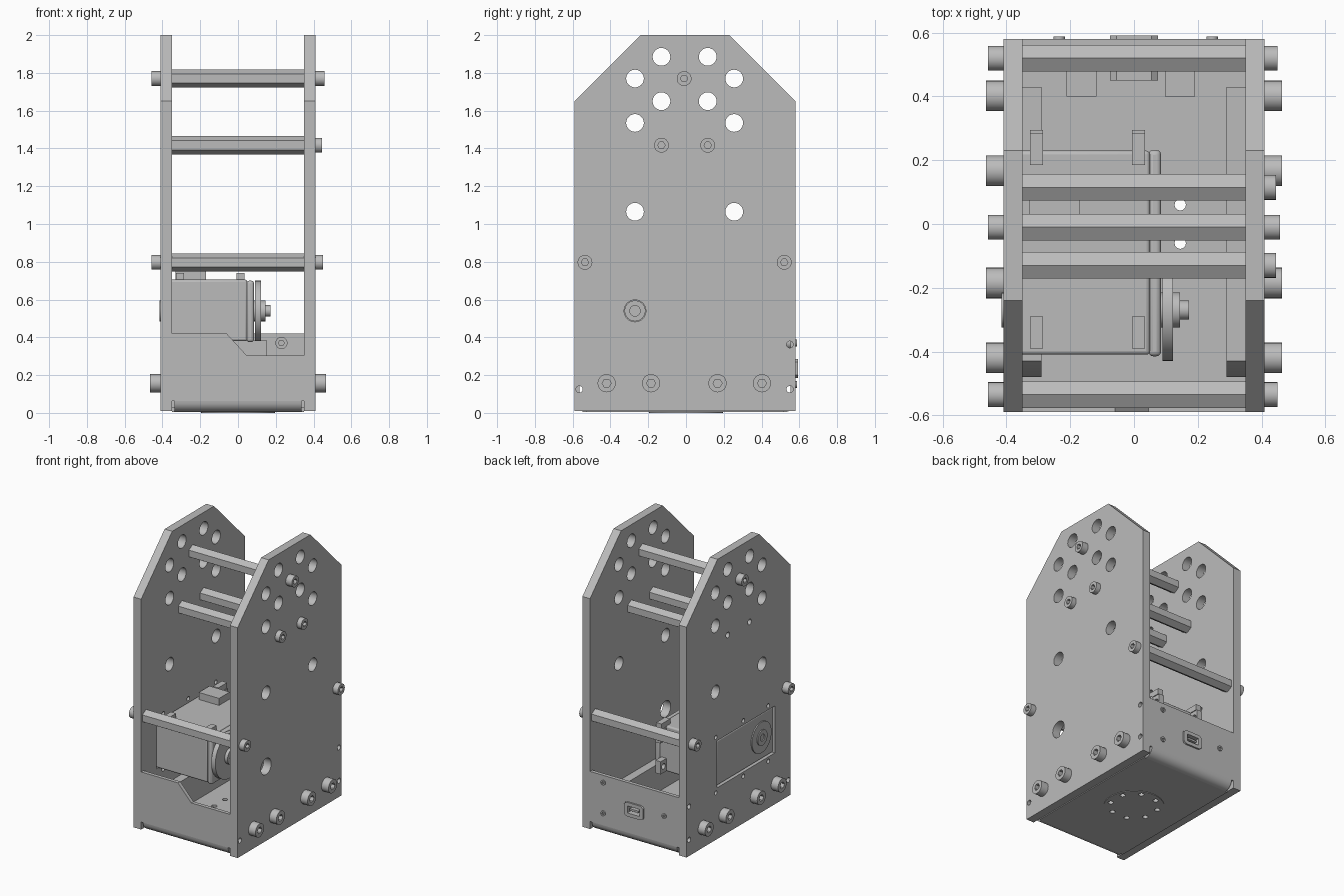
import bpy, bmesh
from math import pi, sin, cos, radians
from mathutils import Matrix, Vector

if "Cube" in bpy.data.objects:
    bpy.data.objects.remove(bpy.data.objects["Cube"])

grey = bpy.data.materials.new("light grey")
grey.use_nodes = True
grey.diffuse_color = (0.5, 0.5, 0.5, 1)
grey.node_tree.nodes["Principled BSDF"].inputs["Base Color"].default_value = (0.5, 0.5, 0.5, 1)

# Drawing planes: sketch x, sketch y and thickness mapped to the world
SIDE = Matrix(((0, 0, 1), (1, 0, 0), (0, 1, 0))).to_4x4()
FRONT = Matrix(((1, 0, 0), (0, 0, -1), (0, 1, 0))).to_4x4()
FLAT = Matrix.Identity(4)


def finish(name, mesh, bevel=0):
    mesh.materials.clear()
    mesh.materials.append(grey)
    obj = bpy.data.objects.new(name, mesh)
    bpy.context.collection.objects.link(obj)
    bpy.context.view_layer.objects.active = obj
    for other in bpy.context.selected_objects:
        other.select_set(False)
    obj.select_set(True)
    if bevel:
        mod = obj.modifiers.new("rounding", 'BEVEL')
        mod.width, mod.segments = bevel, 3
    bpy.ops.object.shade_smooth_by_angle(angle=radians(35))
    return obj


def ring(u, v, r, sides=24, turn=0.0):
    return [(u + r * cos(turn + 2 * pi * i / sides), v + r * sin(turn + 2 * pi * i / sides))
            for i in range(sides)]


def rect(u0, u1, v0, v1):
    return [(u0, v0), (u1, v0), (u1, v1), (u0, v1)]


def sheet(name, plane, loops, start, end, bevel=0):
    """Extrude an outline with holes between two offsets along the plane's normal."""
    curve = bpy.data.curves.new(name, 'CURVE')
    curve.dimensions, curve.fill_mode = '2D', 'BOTH'
    curve.extrude = abs(end - start) / 2
    for loop in loops:
        spline = curve.splines.new('POLY')
        spline.points.add(len(loop) - 1)
        for point, (u, v) in zip(spline.points, loop):
            point.co = (u, v, 0, 1)
        spline.use_cyclic_u = True
    temp = bpy.data.objects.new(name + "_sketch", curve)
    bpy.context.collection.objects.link(temp)
    graph = bpy.context.evaluated_depsgraph_get()
    mesh = bpy.data.meshes.new_from_object(temp.evaluated_get(graph))
    bpy.data.objects.remove(temp)
    bm = bmesh.new()
    bm.from_mesh(mesh)
    bmesh.ops.remove_doubles(bm, verts=bm.verts, dist=1e-5)
    bmesh.ops.transform(bm, verts=bm.verts,
                        matrix=plane @ Matrix.Translation((0, 0, (start + end) / 2)))
    bmesh.ops.recalc_face_normals(bm, faces=bm.faces)
    bm.to_mesh(mesh)
    bm.free()
    return finish(name, mesh, bevel)


def box(name, x0, x1, y0, y1, z0, z1, bevel=0):
    bm = bmesh.new()
    bmesh.ops.create_cube(bm, size=1)
    for v in bm.verts:
        v.co = Vector(((x0 + x1) / 2 + v.co.x * (x1 - x0),
                       (y0 + y1) / 2 + v.co.y * (y1 - y0),
                       (z0 + z1) / 2 + v.co.z * (z1 - z0)))
    mesh = bpy.data.meshes.new(name)
    bm.to_mesh(mesh)
    bm.free()
    return finish(name, mesh, bevel)


def socket_screw(name, plane, u, v, r, start, end):
    sheet(name, plane, [ring(u, v, r), ring(u, v, r * 0.5, 6)], start, end)


# Side plates
outline = [(-0.59, 0.01), (0.58, 0.01), (0.58, 1.65), (0.23, 2), (-0.24, 2), (-0.59, 1.65)]
holes = [ring(y, z, 0.047) for y, z in (
    (-0.13, 1.885), (0.115, 1.885), (-0.13, 1.65), (0.115, 1.65), (-0.27, 1.535),
    (0.255, 1.535), (-0.27, 1.77), (0.255, 1.77), (-0.27, 1.065), (0.255, 1.065))]
holes += [ring(y, z, 0.018, 16) for y, z in ((-0.565, 0.125), (0.55, 0.125), (0.55, 0.362))]
axle = (-0.27, 0.54)
sheet("left_side_plate", SIDE, [outline] + holes + [ring(*axle, 0.058)], 0.35, 0.41)
servo_holes = [ring(y, z, 0.015, 12) for y in (0.25, -0.06, -0.34) for z in (0.345, 0.74)]
rod_holes = [ring(y, 1.417, 0.02, 16) for y in (-0.13, 0.115)]
sheet("right_side_plate", SIDE,
      [outline, rect(-0.415, 0.235, 0.375, 0.71)] + holes + servo_holes + rod_holes,
      -0.41, -0.35)

# Hexagonal spacer rods with their screws
for y, z, left_end, both in ((-0.01, 1.77, 0.458, True), (-0.13, 1.417, 0.445, False),
                             (0.115, 1.417, 0.445, False), (-0.535, 0.797, 0.45, True),
                             (0.52, 0.797, 0.45, True)):
    sheet("spacer_rod", SIDE, [ring(y, z, 0.048, 6, pi / 2)], -0.35, 0.35)
    socket_screw("spacer_screw_left", SIDE, y, z, 0.039, 0.41, left_end)
    if both:
        socket_screw("spacer_screw_right", SIDE, y, z, 0.039, -0.458, -0.41)

# Lower bolts and the rails they fasten to
for s in (-1, 1):
    for y in (-0.42, -0.185, 0.167, 0.402):
        socket_screw("base_bolt", SIDE, y, 0.157, 0.048, s * 0.41, s * 0.465)
    sheet("side_rail", SIDE, [[(-0.48, 0.03), (0.43, 0.03), (0.43, 0.23),
                               (-0.43, 0.23), (-0.48, 0.15)]], s * 0.29, s * 0.35)

# Folded base with a bolt circle
bolt_circle = [ring(u, v, 0.018, 12) for u, v in ring(0, 0, 0.157, 8, pi / 8)]
sheet("base_plate", FLAT, [rect(-0.35, 0.35, -0.53, 0.52)] + bolt_circle, 0.004, 0.03)
sheet("base_disc", FLAT, [ring(0, 0, 0.195, 48)] + bolt_circle, 0, 0.006)
for s, centre in ((-1, -0.53), (1, 0.52)):
    arc = [i * pi / 12 for i in range(7)]
    bend = [(centre + s * 0.06 * sin(a), 0.064 - 0.06 * cos(a)) for a in arc]
    bend += [(centre + s * 0.034 * sin(a), 0.064 - 0.034 * cos(a)) for a in reversed(arc)]
    sheet("base_bend", SIDE, [bend], -0.335, 0.335)

# Front and back walls
sheet("front_wall", FRONT, [[(-0.35, 0.064), (0.35, 0.064), (0.35, 0.305), (0.045, 0.305),
                             (-0.06, 0.42), (-0.35, 0.42)]], 0.564, 0.59)
sheet("back_wall", FRONT, [rect(-0.35, 0.35, 0.064, 0.42), rect(-0.07, 0.07, 0.19, 0.28)],
      -0.58, -0.554)

# Data connector and screws in the back wall
shell = [(-0.075, 0.2), (-0.055, 0.185), (0.055, 0.185), (0.075, 0.2),
         (0.075, 0.27), (0.055, 0.285), (-0.055, 0.285), (-0.075, 0.27)]
sheet("connector_shell", FRONT, [shell, rect(-0.048, 0.048, 0.21, 0.26)], -0.592, -0.45)
box("connector_tongue", -0.035, 0.035, 0.46, 0.585, 0.228, 0.242)
box("connector_back", -0.05, 0.05, 0.45, 0.47, 0.205, 0.265)
for x, z in ((0.245, 0.37), (0.245, 0.15), (-0.235, 0.26)):
    socket_screw("wall_screw", FRONT, x, z, 0.018, -0.588, -0.58)
socket_screw("inner_wall_screw", FRONT, 0.23, 0.37, 0.032, -0.554, -0.52)

# Circuit board with two sockets
box("circuit_board", -0.29, 0.15, 0.5, 0.515, 0.08, 0.385)
for x in (-0.165, 0.145):
    box("board_socket", x - 0.047, x + 0.047, 0.4, 0.5, 0.1, 0.2)

# Servo motor: body, front cap, top cover and mounting ears
box("servo_body", -0.4, 0.05, -0.41, 0.23, 0.38, 0.705, 0.012)
box("servo_cap", 0.045, 0.085, -0.415, 0.232, 0.375, 0.7, 0.015)
box("servo_plug_cover", -0.33, -0.17, 0.03, 0.15, 0.7, 0.755)
for x in (-0.315, 0.005):
    for y in (0.235, -0.34):
        box("servo_top_ear", x - 0.012, x + 0.03, y - 0.05, y + 0.05, 0.7, 0.74)
    for z in (0.43, 0.65):
        sheet("servo_back_ear", SIDE, [rect(0.22, 0.295, z - 0.045, z + 0.045),
                                       ring(0.262, z, 0.02, 12)], x - 0.012, x + 0.03)

# Output horn and idler horn on the servo axle
for name, r, start, end in (("horn_disc", 0.16, 0.09, 0.122), ("horn_boss", 0.055, 0.08, 0.145),
                            ("horn_axle", 0.03, 0.08, 0.172), ("idler_disc", 0.11, -0.408, -0.39)):
    sheet(name, SIDE, [ring(*axle, r, 40)], start, end)
sheet("idler_hub", SIDE, [ring(*axle, 0.055), ring(*axle, 0.025)], -0.415, -0.4)
